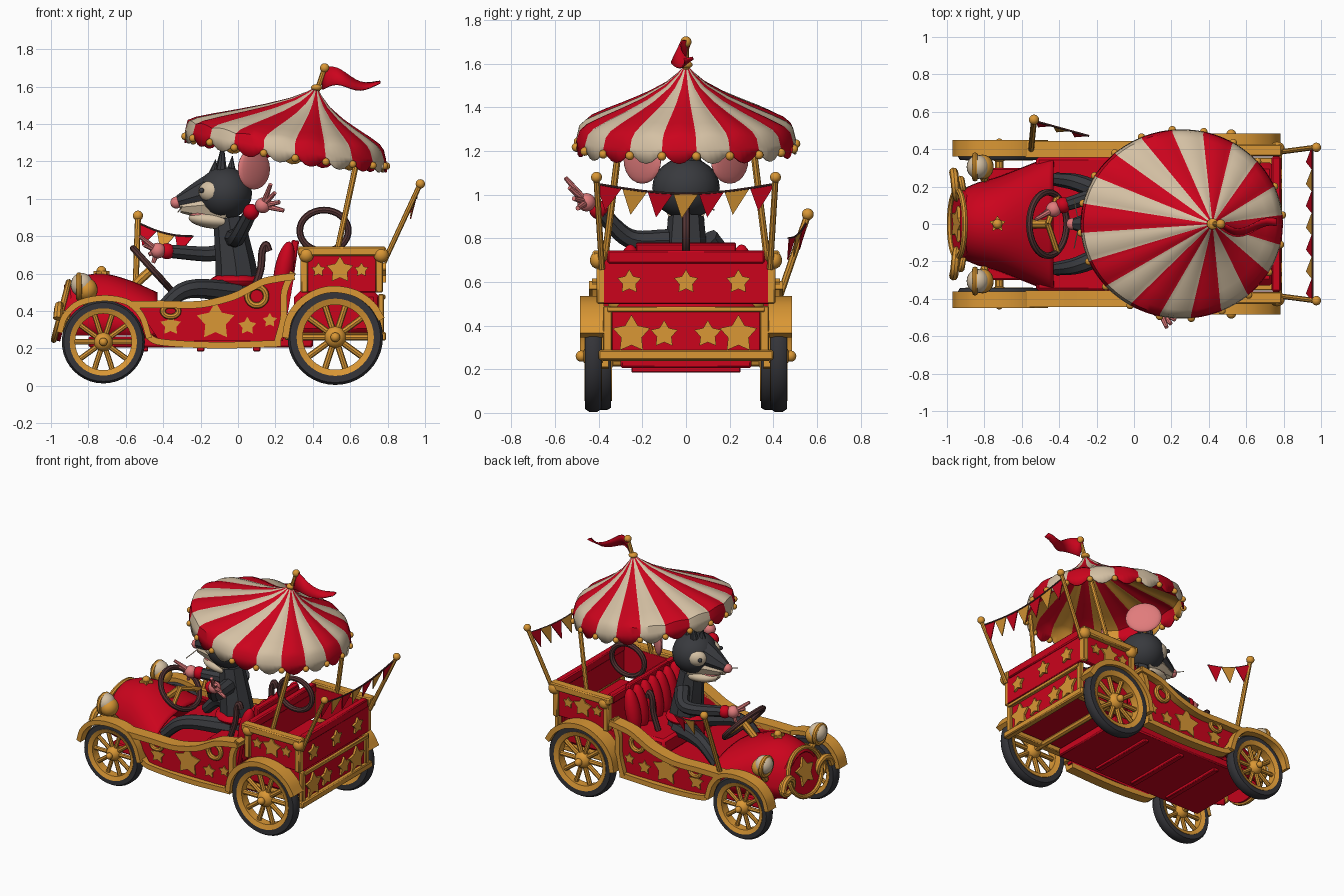
import bpy, bmesh
from math import pi, sin, cos, radians
from mathutils import Vector, Matrix

cube = bpy.data.objects.get("Cube")
if cube:
    bpy.data.objects.remove(cube)

X, Y, Z = Vector((1, 0, 0)), Vector((0, 1, 0)), Vector((0, 0, 1))


def material(name, *rgb):
    m = bpy.data.materials.new(name)
    m.use_nodes = True
    m.diffuse_color = (*rgb, 1)
    m.node_tree.nodes["Principled BSDF"].inputs["Base Color"].default_value = (*rgb, 1)
    return m


red = material("circus red", .6, .001, .012)
gold = material("warm gold", .7, .31, .035)
cream = material("canvas cream", .66, .53, .37)
fur = material("charcoal fur", .04, .042, .048)
rubber = material("dark rubber", .035, .035, .041)
brown = material("dark brown", .09, .035, .035)
pink = material("skin pink", .75, .2, .2)


def finish(name, bm, *mats, recalc=True):
    if recalc:
        bmesh.ops.recalc_face_normals(bm, faces=bm.faces)
    me = bpy.data.meshes.new(name)
    bm.to_mesh(me)
    bm.free()
    return place(name, me, mats)


def place(name, me, mats):
    ob = bpy.data.objects.new(name, me)
    bpy.context.collection.objects.link(ob)
    for m in mats:
        me.materials.append(m)
    me.shade_smooth()
    me.set_sharp_from_angle(angle=radians(38))
    return ob


def box(name, centre, size, mat, tilt=0):
    bm = bmesh.new()
    m = Matrix.Translation(centre) @ Matrix.Rotation(tilt, 4, 'Y') @ Matrix.Diagonal((*size, 1))
    bmesh.ops.create_cube(bm, size=1, matrix=m)
    ob = finish(name, bm, mat)
    bev = ob.modifiers.new("soft edge", 'BEVEL')
    bev.width = min(size) * .15


def ball(name, centre, size, mat, spin=0, tilt=0):
    bm = bmesh.new()
    m = Matrix.Translation(centre) @ Matrix.Rotation(spin, 4, 'Z') @ Matrix.Rotation(tilt, 4, 'Y')
    size = size if isinstance(size, tuple) else (size,) * 3
    bmesh.ops.create_uvsphere(bm, u_segments=20, v_segments=12, radius=1, matrix=m @ Matrix.Diagonal((*size, 1)))
    finish(name, bm, mat)


def smooth(pts, n=6):
    # Catmull-Rom curve through the points
    p = [Vector(q) for q in pts]
    p = [2 * p[0] - p[1]] + p + [2 * p[-1] - p[-2]]
    out = []
    for a, b, c, d in zip(p, p[1:], p[2:], p[3:]):
        for i in range(n):
            t = i / n
            out.append(b + (c - a) * t / 2 + (a - 2.5 * b + 2 * c - d / 2) * t * t + (1.5 * (b - c) + (d - a) / 2) * t ** 3)
    return out + [p[-2]]


def tube(name, pts, r, mat, end=1, closed=False):
    # round rod whose radius changes evenly from r to r * end
    pts = [Vector(p) for p in pts] if closed or len(pts) < 3 else smooth(pts)
    cu = bpy.data.curves.new(name, 'CURVE')
    cu.dimensions, cu.bevel_depth, cu.bevel_resolution, cu.use_fill_caps = '3D', r, 2, True
    sp = cu.splines.new('POLY')
    sp.points.add(len(pts) - 1)
    sp.use_cyclic_u = closed
    for i, p in enumerate(pts):
        sp.points[i].co = (*p, 1)
        sp.points[i].radius = 1 + (end - 1) * i / (len(pts) - 1)
    tmp = bpy.data.objects.new("tmp", cu)
    bpy.context.collection.objects.link(tmp)
    me = bpy.data.meshes.new_from_object(tmp.evaluated_get(bpy.context.evaluated_depsgraph_get()))
    bpy.data.objects.remove(tmp)
    place(name, me, [mat])


def ring(name, centre, u, v, r, mat, n=32):
    c = Vector(centre)
    tube(name, [c + u * cos(2 * pi * i / n) + v * sin(2 * pi * i / n) for i in range(n)], r, mat, closed=True)


def prism(name, pts, origin, u, v, depth, mat):
    # flat outline in the u, v plane, thickened along u x v
    bm = bmesh.new()
    o, n = Vector(origin), u.cross(v).normalized() * depth
    face = bm.faces.new([bm.verts.new(o + u * a + v * b) for a, b in pts])
    ext = bmesh.ops.extrude_face_region(bm, geom=[face])["geom"]
    bmesh.ops.translate(bm, vec=n, verts=[e for e in ext if isinstance(e, bmesh.types.BMVert)])
    finish(name, bm, mat)


def star(name, origin, u, v, r):
    pts = [(sin(i * pi / 5) * r * (.55 if i % 2 else 1), cos(i * pi / 5) * r * (.55 if i % 2 else 1)) for i in range(10)]
    prism(name, pts, origin, u, v, .02, gold)


def ribbon(name, path, y, width, thick):
    # gold band following a side-on path
    p = smooth([(a, 0, b) for a, b in path])
    inner = []
    for i, q in enumerate(p):
        t = (p[min(i + 1, len(p) - 1)] - p[max(i - 1, 0)]).normalized()
        inner.append(q + Vector((t.z, 0, -t.x)) * thick)
    prism(name, [(q.x, q.z) for q in p + inner[::-1]], (0, y + width / 2, 0), X, Z, width, gold)


def sheet(name, rows, mat, thick=0.0):
    bm = bmesh.new()
    grid = [[bm.verts.new(p) for p in row] for row in rows]
    for a, b in zip(grid, grid[1:]):
        for k in range(len(a) - 1):
            bm.faces.new((a[k], b[k], b[k + 1], a[k + 1]))
    bmesh.ops.remove_doubles(bm, verts=bm.verts, dist=.0001)
    ob = finish(name, bm, mat)
    if thick:
        ob.modifiers.new("thickness", 'SOLIDIFY').thickness = thick


def lathe(name, profile, c, mat, n=40):
    turns = [2 * pi * i / n for i in range(n + 1)]
    sheet(name, [[(c[0] + r * cos(a), c[1] + w, c[2] + r * sin(a)) for r, w in profile + profile[:1]] for a in turns], mat)


def wheel(name, x, y, z, r):
    c = Vector((x, y, z))
    w = .037
    lathe(name + "_tire", [(r * .78, -w), (r * .95, -w), (r, -w / 2), (r, w / 2), (r * .95, w), (r * .78, w)], c, rubber)
    lathe(name + "_rim", [(r * .68, -w * .8), (r * .81, -w * 1.1), (r * .81, w * 1.1), (r * .68, w * .8)], c, gold)
    for i in range(10):
        d = Vector((cos(i * pi / 5), 0, sin(i * pi / 5)))
        tube(name + "_spoke", [c + d * r * .15, c + d * r * .75], r * .065, gold)
    ball(name + "_hub", c, (r * .23, .05, r * .23), gold)
    ball(name + "_cap", c + Y * (.055 if y > 0 else -.055), r * .1, gold)


def bunting(name, a, b, sag, n, drop):
    a, b = Vector(a), Vector(b)
    pts = [a.lerp(b, i / n) - Z * sag * sin(pi * i / n) for i in range(n + 1)]
    tube(name + "_string", pts, .005, brown)
    for i, (p, q) in enumerate(zip(pts, pts[1:])):
        prism(name + "_pennant", [(0, 0), (1, 0), (.5, 1)], p, q - p, Vector((-.03, -.02, -drop)), .006, gold if i % 2 else red)


# Striped canopy with scalloped edge
N, PER = 20, 6
apex = Vector((.42, 0, 1.6))
profile = [(0, 1), (.08, .85), (.2, .68), (.4, .49), (.6, .34), (.8, .2), (.94, .09), (1, 0)]
bm = bmesh.new()
rows = [[] for i in range(len(profile) + 2)]
for j in range(N * PER):
    th = pi + (j - PER * .7) / (N * PER) * 2 * pi
    lobe = sin(pi * (j % PER) / PER)
    rim = Vector((.255 + .525 * cos(th), .49 * sin(th), 1.3 - .08 * cos(th) + .03 * cos(th) ** 2))
    for row, (s, f) in zip(rows, profile):
        p = apex.lerp(rim, s)
        p.z = rim.z + (apex.z - rim.z) * f + .012 * lobe * s
        row.append(bm.verts.new(p))
    out = Vector((cos(th), sin(th), 0))
    rows[-2].append(bm.verts.new(rim + out * .012 - Z * .04))
    rows[-1].append(bm.verts.new(rim + out * .016 - Z * (.055 + .055 * lobe)))
    if j % PER == 0:
        ball("canopy_bell", rim + out * .016 - Z * .075, .02, gold)
for a, b in zip(rows, rows[1:]):
    for j in range(N * PER):
        k = (j + 1) % (N * PER)
        bm.faces.new((a[j], b[j], b[k], a[k])).material_index = j // PER % 2
bmesh.ops.remove_doubles(bm, verts=rows[0], dist=.0001)
canopy = finish("canopy", bm, red, cream, red, gold, recalc=False)
solid = canopy.modifiers.new("lining", 'SOLIDIFY')
solid.thickness, solid.material_offset = .01, 2

# Mast and flag on top
tube("mast", [(.41, 0, 1.54), (.46, 0, 1.69)], .014, gold)
ball("mast_collar", (.42, 0, 1.595), (.03, .03, .018), gold)
ball("mast_knob", (.463, 0, 1.7), .025, gold)
flag = []
for i in range(13):
    t = i / 12
    mid, half = 1.645 - .03 * t + .02 * sin(t * 7), .055 * (1 - t) + .004
    flag.append([(.45 + .31 * t, -.04 * sin(t * 5) - .03 * t + side * .02, mid + side * half) for side in (-1, 0, 1)])
sheet("top_flag", flag, red, .008)

# Hood flaring into the cowl, radiator and ornaments
hood = []
for x, w, top in smooth([(-.93, .18, .54), (-.84, .22, .585), (-.72, .255, .6), (-.58, .31, .565), (-.43, .37, .5)]):
    hood.append([(x, w * cos(a * pi / 20), .27 + (top - .27) * max(0, sin(a * pi / 20)) ** .75) for a in range(21)])
sheet("hood", hood, red, .015)
lean = Vector((.25, 0, .97))
prism("radiator", [(.18 * cos(a * pi / 16), .16 * sin(a * pi / 16)) for a in range(32)], (-.94, 0, .4), Y, lean, .03, red)
ring("radiator_ring", (-.945, 0, .4), Y * .18, lean * .16, .016, gold)
star("radiator_star", (-.935, 0, .4), -Y, lean, .1)
star("hood_star", (-.73, 0, .595), X, Y, .045)
ball("hood_cap", (-.73, 0, .615), .026, gold)

# Chassis, floor and seat
box("chassis", (-.2, 0, .235), (1.2, .6, .06), red)
box("cab_floor", (-.1, 0, .32), (.85, .72, .12), red)
for x in (-.5, -.2, .1):
    box("cross_beam", (x, 0, .2), (.04, .5, .03), red)
box("cushion", (.1, 0, .44), (.28, .62, .12), red)
box("seat_back", (.285, 0, .63), (.04, .46, .3), red, tilt=.15)
for i in range(7):
    ball("seat_roll", (.245, (i - 3) * .085, .62), (.05, .055, .155), red, tilt=.2)
box("rear_lower_body", (.53, 0, .39), (.46, .66, .24), red)

# Tail cart: walls, red rims and stars
for x in (.35, .76):
    box("cart_wall", (x, 0, .61), (.03, .76, .22), red)
    box("cart_rim", (x, 0, .715), (.05, .72, .06), red)
box("cart_mid_rail", (.775, 0, .475), (.025, .72, .025), gold)
box("cart_bottom_rail", (.77, 0, .265), (.045, .8, .045), gold)
for y in (-.26, 0, .24):
    star("cart_back_star", (.77, y, .6), Y, Z, .058)
for y in (-.25, -.1, .1, .24):
    star("tail_star", (.76, y, .36), Y, Z, .09 if abs(y) > .2 else .065)
box("tail_panel", (.755, 0, .38), (.02, .68, .2), red)
ring("spare_ring", (.46, 0, .83), X * .13, Z * .11, .018, brown)

for s in (-1, 1):
    def at(x, y, z):
        return (x, s * y, z)

    # Wheels, axles and fenders
    wheel("front_wheel", -.72, s * .38, .235, .222)
    wheel("rear_wheel", .52, s * .425, .26, .255)
    tube("front_axle", [(-.72, 0, .235), at(-.72, .39, .235)], .022, gold)
    tube("rear_axle", [(.52, 0, .26), at(.52, .42, .26)], .022, gold)
    box("rear_frame_beam", at(.5, .33, .265), (.5, .05, .04), gold)
    ribbon("front_fender", [(-.97, .29), (-.94, .38), (-.86, .455), (-.72, .485), (-.58, .46), (-.5, .38), (-.46, .26)], s * .405, .09, .032)
    ribbon("rear_fender", [(.52 - .285 * cos(a), .26 + .275 * sin(a)) for a in (0, .4, .8, 1.2, 1.57, 2, 2.4, 2.75)], s * .43, .11, .036)

    # Side panel with sweeping trim
    edge = smooth([(-.58, 0, .435), (-.38, 0, .435), (-.2, 0, .435), (-.02, 0, .48), (.13, 0, .555), (.3, 0, .585)])
    outline = [(p.x, p.z) for p in edge] + [(.24, .24), (-.42, .24), (-.5, .36)]
    prism("side_panel", outline, (0, s * .375 + .02, 0), X, Z, .04, red)
    ribbon("side_trim", [(p.x, p.z + .02) for p in edge[::3]], s * .4, .09, .038)
    ribbon("side_end_trim", [(.31, .6), (.265, .5), (.26, .36), (.225, .225)], s * .395, .07, .035)
    ribbon("sill_trim", [(-.47, .28), (-.4, .25), (-.1, .235), (.23, .245)], s * .39, .07, .035)
    face = s * .393 - .01
    for x, z, r in ((-.12, .345, .105), (-.36, .325, .058), (.05, .32, .05), (.17, .35, .04)):
        star("side_star", (x, face + .02, z), X, Z, r)
    ring("side_hoop", at(.1, .41, .48), X * .05, Z * .05, .017, gold)
    ring("side_small_hoop", at(-.36, .41, .4), X * .042, Z * .03, .015, gold)

    # Cart sides, gold rims and posts
    box("cart_side", at(.555, .375, .61), (.42, .03, .22), red)
    box("cart_side_rim", at(.555, .395, .72), (.47, .065, .05), gold)
    for x in (.355, .755):
        box("cart_post", at(x, .385, .61), (.04, .05, .22), gold)
        ball("cart_scroll", at(x + .01, .405, .7), (.04, .035, .04), gold)
    box("tail_post", at(.765, .36, .38), (.03, .04, .22), gold)
    for x, r in ((.43, .04), (.545, .075), (.66, .04)):
        star("cart_side_star", (x, s * .39 + .01, .62), X, Z, r)

    # Poles, headlights and front scrolls
    tube("canopy_pole", [at(.53, .37, .72), at(.635, .31, 1.2)], .016, gold)
    tube("tail_pole", [at(.78, .385, .66), at(.97, .41, 1.07)], .014, gold)
    ball("tail_pole_knob", at(.975, .41, 1.08), .025, gold)
    ball("headlight_shell", at(-.81, .305, .515), (.06, .066, .062), gold)
    ball("headlight", at(-.835, .305, .54), (.06, .064, .064), cream)
    ring("headlight_ring", at(-.85, .305, .53), Y * .062, Z * .062, .016, gold)
    tube("headlight_stem", [at(-.8, .24, .4), at(-.81, .3, .47)], .022, gold)
    curl = [at(-.965 + .005 * i, .2 + .08 * (1 - i / 16) * cos(i * .8), .36 + .08 * (1 - i / 16) * sin(i * .8)) for i in range(14)]
    tube("front_scroll", curl, .024, gold, end=.6)
    tube("hand_lever", [at(.08, .2, .5), at(.12, .2, .62), at(.13, .2, .72), at(.15, .2, .755), at(.165, .2, .72)], .02, brown)

    # Driver: legs, ears, eyes
    tube("leg", [at(0, .08, .5), at(-.27, .21, .515), at(-.42, .24, .4)], .06, fur, end=.6)
    ball("ear", at(.085, .2, 1.16), (.12, .025, .11), pink, spin=-s * pi / 4)
    ball("eye_patch", at(-.15, .09, 1.04), (.065, .045, .055), cream, spin=s * .5)
    ball("eye", at(-.195, .118, 1.045), .014, fur)
    tube("whisker", [at(-.3, .03, .96), at(-.32, .13, .93)], .003, cream)

# Bunting
bunting("rear_bunting", (.955, -.41, 1.05), (.955, .41, 1.05), .045, 7, .115)
tube("front_flagpole", [(-.55, .4, .45), (-.535, .555, .9)], .016, gold)
ball("front_flagpole_knob", (-.535, .558, .91), .027, gold)
bunting("front_bunting", (-.53, .55, .87), (-.24, .47, .8), .02, 3, .1)

# Steering wheel
ring("steering_wheel", (-.46, 0, .625), Y * .17, Vector((-.1, 0, .11)), .018, brown)
tube("steering_column", [(-.62, 0, .48), (-.46, 0, .625)], .024, gold)
for y in (-.15, 0, .15):
    tube("steering_spoke", [(-.46, 0, .625), (-.46 + abs(y) / 3, y, .625 - abs(y) / 3)], .016, gold)

# Driver: body and head
tube("torso", [(0, 0, .47), (-.01, 0, .62), (-.03, 0, .76), (-.05, 0, .9)], .125, fur, end=.65)
ball("sash", (-.01, 0, .56), (.14, .145, .045), red)
ball("skull", (-.07, 0, 1.03), (.145, .155, .14), fur)
tube("snout", [(-.1, 0, 1.05), (-.22, 0, 1.015), (-.32, 0, .985)], .11, fur, end=.3)
tube("cheek", [(-.07, 0, .975), (-.2, 0, .965), (-.31, 0, .955)], .112, cream, end=.27)
ball("jaw", (-.13, 0, .885), (.135, .085, .045), cream, tilt=.1)
ball("tongue", (-.17, 0, .91), (.09, .06, .03), pink, tilt=.1)
ball("nose", (-.33, 0, .98), .032, pink)
for x, y, lift in ((-.13, 0, .06), (-.1, .04, .12), (-.09, -.03, .16), (-.04, .02, .08)):
    tube("hair_tuft", [(x, y, 1.12), (x + .01, y * 1.5, 1.15 + lift)], .035, fur, end=.05)

# Driver: waving arm and steering arm
wave = [(-.02, -.08, .79), (0, -.26, .8), (.07, -.4, .93)]
steer = [(-.04, .1, .8), (-.12, .17, .71), (-.38, .1, .72)]
for name, arm, ahead in (("waving", wave, Vector((.09, -.08, .05))), ("steering", steer, Vector((-.07, -.03, .005)))):
    tube(name + "_arm", arm, .052, fur, end=.7)
    end = Vector(arm[-1])
    ball(name + "_cuff", end, .043, red)
    palm = end + ahead * .7
    ball(name + "_palm", palm, .042, pink)
    for spread in (-.07, -.025, .025, .07):
        tube(name + "_finger", [palm, palm + ahead * .85 + Vector((spread * .5, spread * .4, -spread))], .018, pink, end=.6)
